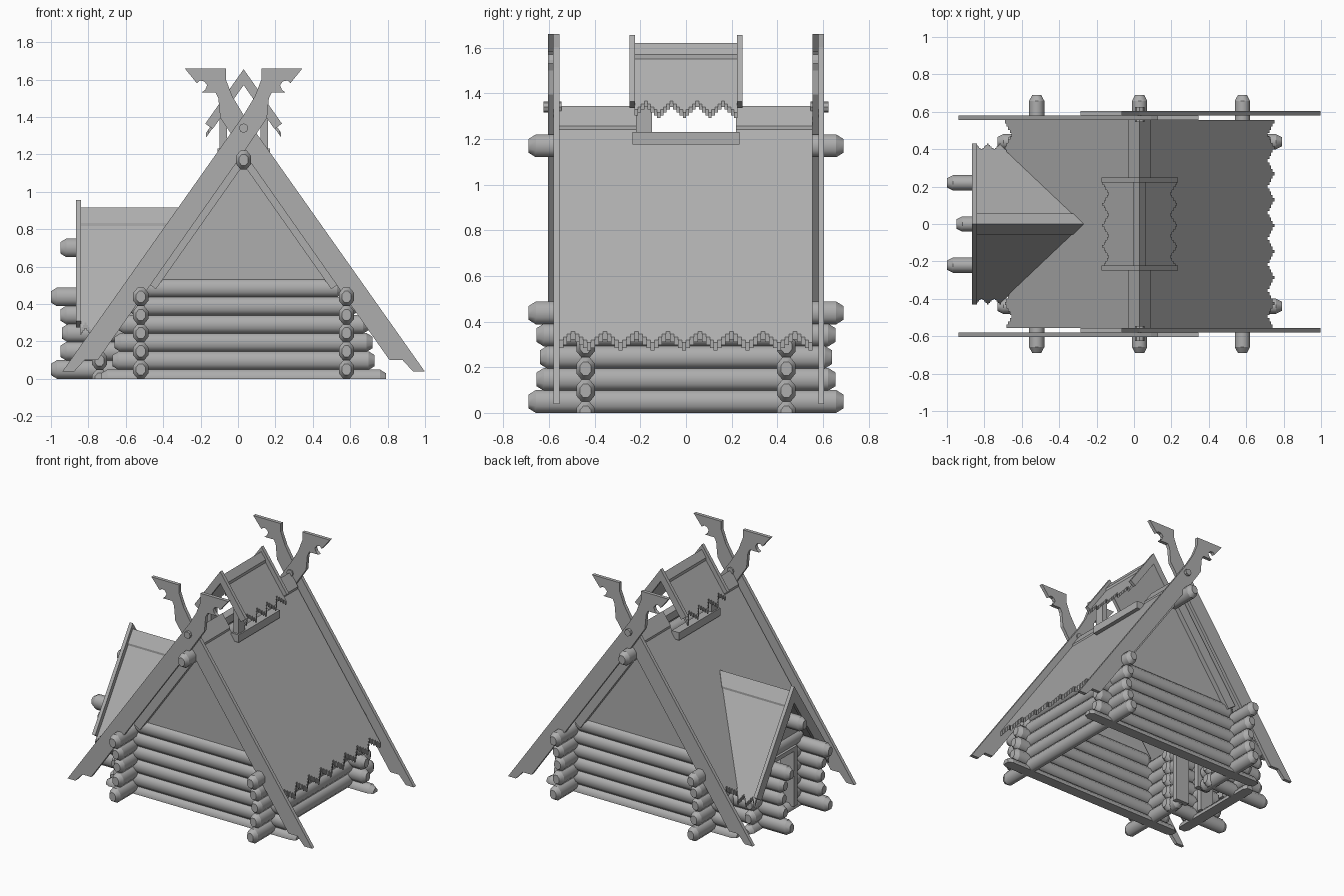
import bpy, bmesh, math
from mathutils import Vector

if "Cube" in bpy.data.objects:
    bpy.data.objects.remove(bpy.data.objects["Cube"])

C = 0.03     # x of the main ridge
K = 1.42     # main roof slope
KP = 1.5     # porch roof slope
GREY = bpy.data.materials.new('weathered_wood')
GREY.diffuse_color = (0.42, 0.42, 0.42, 1)
GREY.use_nodes = True
GREY.node_tree.nodes["Principled BSDF"].inputs["Base Color"].default_value = GREY.diffuse_color


def prism(name, pts, vec):
    """Extrude a planar outline along vec."""
    bm = bmesh.new()
    f = bm.faces.new([bm.verts.new(p) for p in pts])
    r = bmesh.ops.extrude_face_region(bm, geom=[f])
    bmesh.ops.translate(bm, vec=vec, verts=[v for v in r['geom'] if isinstance(v, bmesh.types.BMVert)])
    bmesh.ops.recalc_face_normals(bm, faces=bm.faces)
    return finish(name, bm)


def finish(name, bm):
    me = bpy.data.meshes.new(name)
    bm.to_mesh(me)
    bm.free()
    me.materials.append(GREY)
    ob = bpy.data.objects.new(name, me)
    bpy.context.collection.objects.link(ob)
    return ob


def box(name, x0, x1, y0, y1, z0, z1):
    prism(name, [(x0, y0, z0), (x1, y0, z0), (x1, y1, z0), (x0, y1, z0)], (0, 0, z1 - z0))


def log(name, axis, side, z, a, b, r=0.051):
    """Eight-sided log, smooth round its length, chamfered ends, flattened at the ground."""
    bm = bmesh.new()
    rings = []
    for t, s in ((a, 0.6), (a + 0.032, 1), (b - 0.032, 1), (b, 0.6)):
        ring = []
        for i in range(8):
            g = math.pi / 4 * (i + 0.5)
            w, h = side + 0.044 * s * math.cos(g), max(0, z + r * 1.06 * s * math.sin(g))
            ring.append(bm.verts.new((t, w, h) if axis == 'x' else (w, t, h)))
        rings.append(ring)
    for p, q in zip(rings, rings[1:]):
        for i in range(8):
            j = (i + 1) % 8
            bm.faces.new((p[i], p[j], q[j], q[i])).smooth = True
    bm.faces.new(rings[0])
    bm.faces.new(rings[-1])
    bmesh.ops.remove_doubles(bm, verts=bm.verts, dist=1e-5)
    bmesh.ops.recalc_face_normals(bm, faces=bm.faces)
    ax = 0 if axis == 'x' else 1
    for e in bm.edges:
        ring_edge = abs(e.verts[0].co[ax] - e.verts[1].co[ax]) < 1e-5
        e.smooth = not ring_edge and e.calc_face_angle(0) < math.radians(55)
    finish(name, bm)


def panel(name, pts, apex, k, sgn, axis='y', th=0.035):
    """Sloping sheet from (along ridge, horizontal distance from ridge) points."""
    P = [(C + sgn * u, t, apex - k * u) if axis == 'y' else (t, sgn * u, apex - k * u) for t, u in pts]
    prism(name, P, (0, 0, -th))


def teeth(a, b, n, u, depth):
    """Stepped zigzag eave from a to b."""
    steps = [0, .25, .5, .75, 1, .75, .5, .25] * n
    w = (b - a) / len(steps)
    out = []
    for i, s in enumerate(steps):
        out += [(a + i * w, u - depth * s), (a + (i + 1) * w, u - depth * s)]
    return out


def chevron(name, apex, k, end, w, place, vec):
    """Pair of gable boards meeting at the top."""
    d = end - k * w / (1 + k * k)
    half = [(end, apex - k * end), (d, apex - w - k * d)]
    o = [(0, apex)] + half + [(0, apex - w)] + [(-u, z) for u, z in half[::-1]]
    prism(name, [place(u, z) for u, z in o], vec)


# Main log walls: logs along y, then logs along x
for i, e in enumerate((0.69, 0.655, 0.64, 0.655, 0.69)):
    z = 0.05 + 0.097 * i
    log('right_wall_log', 'y', C + 0.55, z, -e, e)
    for s in (-1, 1):
        a, b = sorted((s * e, s * 0.12))
        log('left_wall_log', 'y', C - 0.55, z, a, b)
for i, e in enumerate((0.76, 0.70, 0.69, 0.67, 0.61, 0.53)):
    for s in (-1, 1):
        log('gable_wall_log', 'x', s * 0.44, 0.097 * i, C - e, C + e)
log('ridge_log', 'y', C, 1.17, -0.69, 0.69)

# Gable triangles with raised rafters along the slope
for s in (-1, 1):
    y = s * .44 - .02
    prism('gable', [(C - .535, y, .51), (C + .535, y, .51), (C, y, 1.27)], (0, .04, 0))
    chevron('gable_rafter', 1.275, K, .53, .13, lambda u, z: (C + u, s * .475 - .02, z), (0, .04, 0))

# Main roof with smoke opening and porch valley
eave = teeth(0.555, -0.555, 8, 0.72, 0.035)
top = [(-.555, 0), (-.22, 0), (-.22, .09), (.22, .09), (.22, 0), (.555, 0)]
panel('roof_right', top + eave, 1.33, K, 1)
cut = [p for p in eave if p[0] > .37] + [(.36, .72), (0, .34), (-.36, .72)] + [p for p in eave if p[0] < -.37]
panel('roof_left', top + cut, 1.33, K, -1)
for s in (-1, 1):
    for a, b in ((-.555, -.22), (.22, .555)):
        panel('ridge_cap', [(a, 0), (b, 0), (b, .062), (a, .062)], 1.345, K, s)

# Crossed gable boards with carved animal-head ends
head = [(.968, .04), (.905, .04), (.85, .10), (.78, .10), (0, 1.21), (-.125, 1.395), (-.135, 1.50), (-.15, 1.53),
        (-.225, 1.53), (-.205, 1.545), (-.195, 1.57), (-.21, 1.59), (-.235, 1.595), (-.25, 1.58),
        (-.315, 1.66), (-.095, 1.66), (-.095, 1.60), (-.06, 1.51), (0, 1.41)]
for s, y in ((1, -.58), (-1, -.605), (1, .58), (-1, .555)):
    prism('gable_board', [(C + s * u, y, z) for u, z in head], (0, .025, 0))
for a in (-.625, .545):
    prism('peg', [(C + .025 * math.cos(i * math.pi / 4), a, 1.34 + .025 * math.sin(i * math.pi / 4)) for i in range(8)],
          (0, .08, 0))

# Smoke vent: raised small roof, sills and posts
for s in (-1, 1):
    panel('vent_roof', [(-.225, 0), (.225, 0)] + teeth(.225, -.225, 4, .2, .035), 1.60, K, s, th=.025)
    panel('vent_cap', [(-.225, 0), (.225, 0), (.225, .035), (-.225, .035)], 1.62, K, s, th=.025)
    x = C + s * .11
    box('vent_sill', x - .03, x + .03, -.235, .235, 1.175, 1.23)
    box('vent_post', x - .02, x + .02, -.22, -.15, 1.2, 1.405)
    chevron('vent_board', 1.655, K, .205, .085, lambda u, z: (C + u, s * .235 - .0125, z), (0, .025, 0))

# Porch walls
for i, e in enumerate((1.0, .95, .94, .95, 1.0)):
    for s in (-1, 1):
        log('porch_side_log', 'x', s * .22, .05 + .097 * i, -e, -.46)
log('porch_sill', 'y', -.74, 0, -.37, .37)
for i, e in enumerate((.35, .34, .33, .31)):
    log('porch_front_log', 'y', -.74, .097 * (i + 1), -e, -.11)
    log('porch_front_log', 'y', -.74, .097 * (i + 1), .11, e)
log('porch_lintel', 'y', -.74, .485, -.25, .25)
log('porch_ridge_log', 'x', 0, .70, -.95, -.33)
for x in (-.74, C - .55):
    for s in (-1, 1):
        box('door_post', x - .055, x + .055, s * .115 - .02, s * .115 + .02, .03, .46)
    box('door_head', x - .055, x + .055, -.135, .135, .43, .46)
prism('porch_gable', [(-.76, -.25, .48), (-.76, .25, .48), (-.76, 0, .86)], (.04, 0, 0))

# Porch roof
for s in (-1, 1):
    panel('porch_roof', [(-.845, 0), (-.266, 0), (-.71, .42)] + teeth(-.71, -.845, 2, .43, .03), .90, KP, s, 'x', .03)
    panel('porch_cap', [(-.845, 0), (-.27, 0), (-.325, .055), (-.845, .055)], .915, KP, s, 'x', .03)
chevron('porch_board', .955, KP, .43, .12, lambda u, z: (-.865, u, z), (.025, 0, 0))
